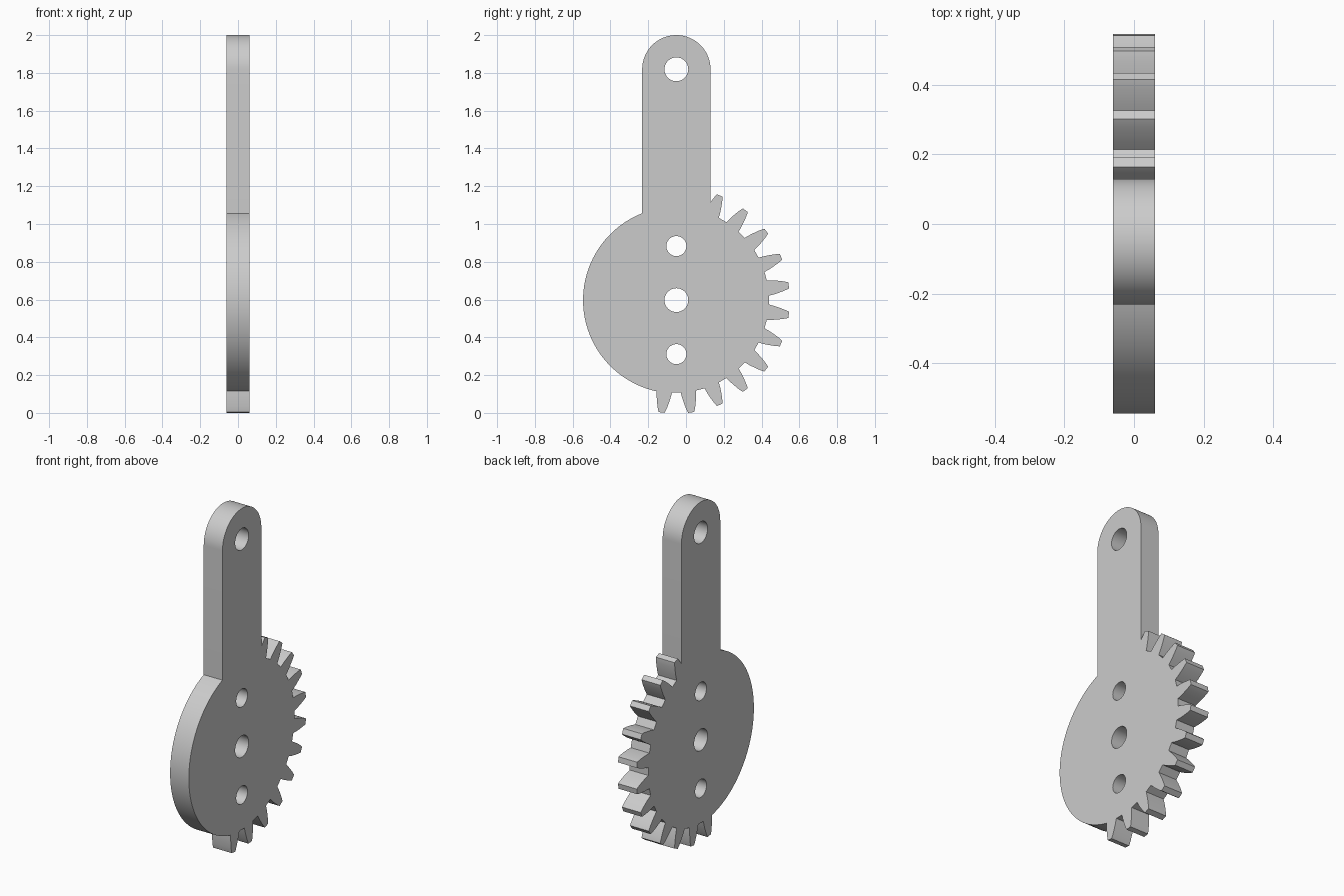
import bpy
import bmesh
from math import sin, cos, pi, radians, acos
from mathutils import Vector

if "Cube" in bpy.data.objects:
    bpy.data.objects.remove(bpy.data.objects["Cube"])

HALF_THICK = 0.061
CY, CZ = -0.051, 0.597        # gear centre
DISC_R = 0.494                # plain side of the gear
ARM_W, ARM_Z = 0.181, 1.819   # arm half width, centre of its round end
# tooth profile: radius and half width, root to tip
TOOTH = [(0.49, 0.041), (0.52, 0.037), (0.545, 0.032),
         (0.57, 0.026), (0.59, 0.02), (0.6, 0.016)]


def polar(r, a, cz=CZ):
    return (CY + r * cos(a), cz + r * sin(a))


def arc(r, start, end, steps, cz=CZ):
    return [polar(r, start + (end - start) * i / steps, cz) for i in range(steps + 1)]


def circle(r, cz):
    return arc(r, 0, 2 * pi, 48, cz)[:-1]


# Toothed side, from the bottom round to the arm
outline = []
for k in range(12):
    a = radians(-97.5 + 15 * k)
    outline += [polar(r, a - w / r) for r, w in TOOTH]
    falling = [polar(r, a + w / r) for r, w in reversed(TOOTH)]
    if k == 11:
        falling = [p for p in falling if p[0] > CY + ARM_W + 0.002]
    outline += falling

# Arm with its rounded end, then the plain side of the disc
outline.append((CY + ARM_W, 1.115))
outline += arc(ARM_W, 0, pi, 40, ARM_Z)
outline += arc(DISC_R, pi - acos(ARM_W / DISC_R), radians(257.5), 64)

# Holes through the arm end and the gear
holes = [circle(0.063, ARM_Z), circle(0.063, CZ),
         circle(0.053, CZ + 0.286), circle(0.053, CZ - 0.286)]

# Fill the flat profile and extrude it to thickness
bm = bmesh.new()
for loop in [outline] + holes:
    verts = [bm.verts.new((-HALF_THICK, y, z)) for y, z in loop]
    for i, v in enumerate(verts):
        bm.edges.new((v, verts[(i + 1) % len(verts)]))
bmesh.ops.triangle_fill(bm, use_beauty=True, use_dissolve=False,
                        edges=bm.edges[:], normal=Vector((1, 0, 0)))
extruded = bmesh.ops.extrude_face_region(bm, geom=bm.faces[:])
moved = [g for g in extruded["geom"] if isinstance(g, bmesh.types.BMVert)]
bmesh.ops.translate(bm, verts=moved, vec=(2 * HALF_THICK, 0, 0))
bmesh.ops.recalc_face_normals(bm, faces=bm.faces[:])

mesh = bpy.data.meshes.new("gear_lever")
bm.to_mesh(mesh)
bm.free()
lever = bpy.data.objects.new("gear_lever", mesh)
bpy.context.collection.objects.link(lever)

# Plain grey
grey = bpy.data.materials.new("light_grey")
grey.use_nodes = True
colour = (0.6, 0.6, 0.6, 1)
grey.diffuse_color = colour
grey.node_tree.nodes["Principled BSDF"].inputs["Base Color"].default_value = colour
mesh.materials.append(grey)

# Smooth curved rims, crisp edges
bpy.ops.object.select_all(action="DESELECT")
lever.select_set(True)
bpy.context.view_layer.objects.active = lever
bpy.ops.object.shade_smooth_by_angle(angle=radians(25))
